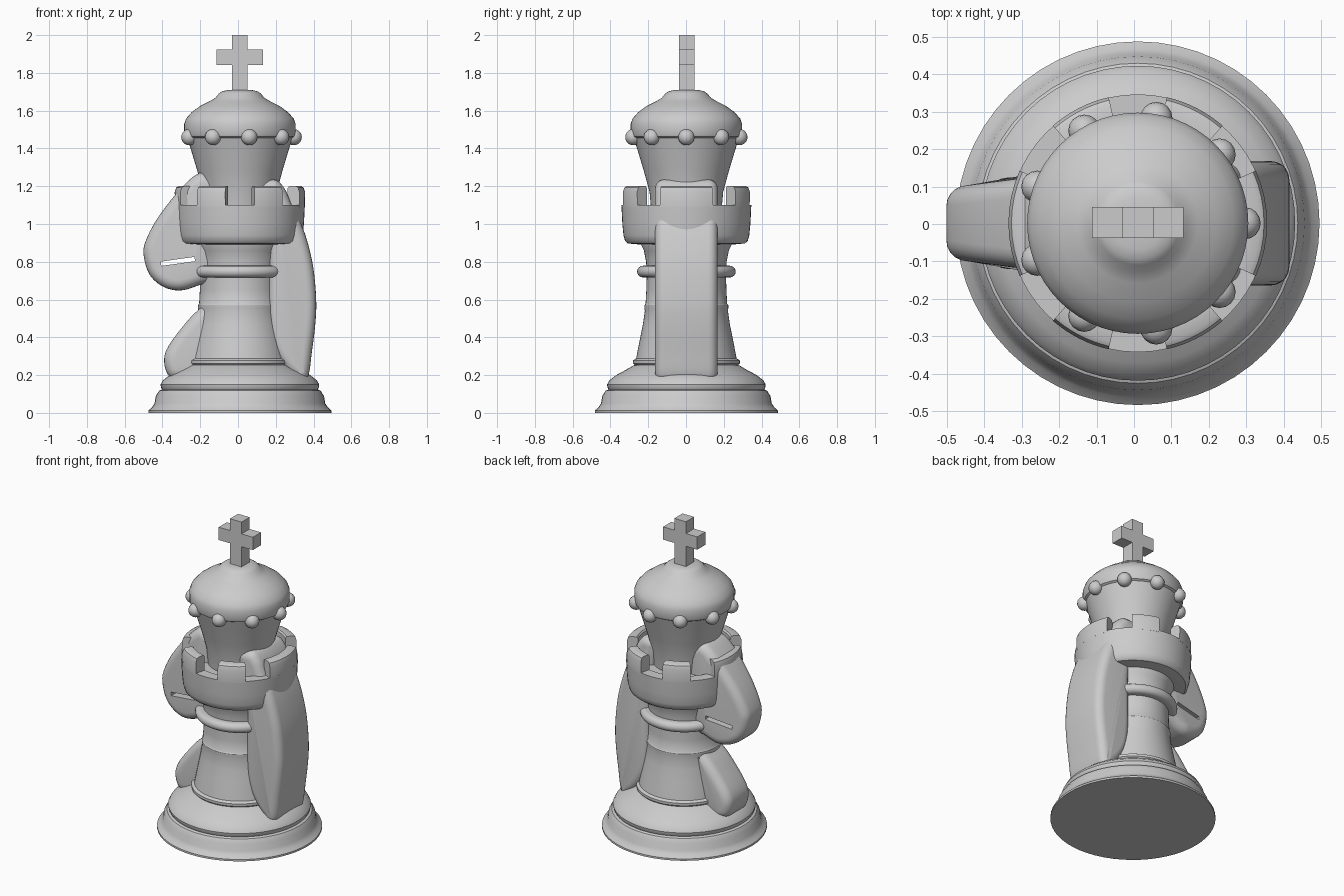
import bpy, bmesh, math
from mathutils import Vector

if "Cube" in bpy.data.objects:
    bpy.data.objects.remove(bpy.data.objects["Cube"])

AX, AY = 0.01, 0.002  # axis of the turned body
grey = bpy.data.materials.new("stone grey")
grey.diffuse_color = (0.6, 0.6, 0.6, 1)
grey.use_nodes = True
grey.node_tree.nodes["Principled BSDF"].inputs["Base Color"].default_value = grey.diffuse_color


def finish(bm, name, angle=35):
    bmesh.ops.recalc_face_normals(bm, faces=bm.faces)
    me = bpy.data.meshes.new(name)
    bm.to_mesh(me)
    bm.free()
    me.shade_smooth()
    me.set_sharp_from_angle(angle=math.radians(angle))
    me.materials.append(grey)
    ob = bpy.data.objects.new(name, me)
    bpy.context.collection.objects.link(ob)
    return ob


def lathe(name, prof, n=56):
    """Turn an open (r, z) profile, closing both ends with flat caps."""
    bm = bmesh.new()
    rings = [[bm.verts.new((AX + r * math.cos(2 * math.pi * i / n),
                            AY + r * math.sin(2 * math.pi * i / n), z))
              for i in range(n)] for r, z in prof]
    for a, b in zip(rings, rings[1:]):
        for i in range(n):
            j = (i + 1) % n
            bm.faces.new((a[i], a[j], b[j], b[i]))
    bm.faces.new(rings[0])
    bm.faces.new(rings[-1])
    return finish(bm, name)


def sector(name, prof, a0, a1, n=8):
    """Sweep a closed (r, z) profile through part of a turn."""
    bm = bmesh.new()
    rings = []
    for k in range(n + 1):
        t = math.radians(a0 + (a1 - a0) * k / n)
        rings.append([bm.verts.new((AX + r * math.cos(t), AY + r * math.sin(t), z))
                      for r, z in prof])
    m = len(prof)
    for a, b in zip(rings, rings[1:]):
        for i in range(m):
            j = (i + 1) % m
            bm.faces.new((a[i], a[j], b[j], b[i]))
    bm.faces.new(rings[0])
    bm.faces.new(rings[-1])
    return finish(bm, name)


def spline(pts, steps=5):
    """Closed smooth curve through the points."""
    out, n = [], len(pts)
    p = [Vector(q) for q in pts]
    for i in range(n):
        a, b, c, d = p[i - 1], p[i], p[(i + 1) % n], p[(i + 2) % n]
        for s in range(steps):
            t = s / steps
            out.append(0.5 * (2 * b + (c - a) * t + (2 * a - 5 * b + 4 * c - d) * t * t
                              + (3 * b - a - 3 * c + d) * t ** 3))
    return out


def slab(name, pts, half, rnd, steps=5):
    """Smooth x-z outline given a thickness in y with rounded rims.
    half(x, z) gives the half thickness."""
    out = spline(pts, steps)
    n = len(out)
    area = sum(out[i - 1].x * out[i].y - out[i].x * out[i - 1].y for i in range(n))
    sgn = 1 if area > 0 else -1
    inward = []
    for i in range(n):
        t = (out[(i + 1) % n] - out[i - 1]).normalized()
        inward.append(Vector((-t.y, t.x)) * sgn)
    layers = []
    for side in (-1, 1):
        ang = [k * math.pi / 10 for k in range(6)]
        for a in (reversed(ang) if side < 0 else ang):
            layers.append((side, rnd * (1 - math.cos(a)), rnd * (1 - math.sin(a))))
    # widest layers belong in the middle, narrowest at the two ends
    layers = sorted(layers, key=lambda l: l[0] * (1 - l[2]))
    bm = bmesh.new()
    rings = []
    for side, _, drop in layers:
        k = drop / rnd                                # 0 at the end cap, 1 at the rim
        inset = rnd * (1 - math.sqrt(max(0, 1 - (1 - k) ** 2)))
        rings.append([bm.verts.new((q.x + v.x * inset, AY + side * (half(q.x, q.y) - drop),
                                    q.y + v.y * inset)) for q, v in zip(out, inward)])
    for a, b in zip(rings, rings[1:]):
        for i in range(n):
            j = (i + 1) % n
            bm.faces.new((a[i], a[j], b[j], b[i]))
    bm.faces.new(rings[0])
    bm.faces.new(rings[-1])
    return finish(bm, name, 60)


def box(name, c, s, tilt=0):
    bm = bmesh.new()
    bmesh.ops.create_cube(bm, size=1)
    bmesh.ops.scale(bm, vec=s, verts=bm.verts)
    ob = finish(bm, name)
    ob.location = c
    ob.rotation_euler.y = tilt
    return ob


def ball(name, c, r, seg=16):
    bm = bmesh.new()
    bmesh.ops.create_uvsphere(bm, u_segments=seg, v_segments=seg // 2 + 2, radius=r)
    bmesh.ops.translate(bm, vec=c, verts=bm.verts)
    return finish(bm, name, 60)


# Stepped foot and waisted column
lathe("foot_and_column", [
    (0.485, 0), (0.485, 0.012), (0.465, 0.03), (0.452, 0.05), (0.445, 0.09), (0.427, 0.118),
    (0.412, 0.124), (0.418, 0.135), (0.42, 0.15), (0.408, 0.172), (0.372, 0.2), (0.32, 0.228),
    (0.283, 0.25), (0.274, 0.253), (0.283, 0.262), (0.283, 0.278), (0.266, 0.288),
    (0.256, 0.34), (0.244, 0.4), (0.23, 0.47), (0.22, 0.54), (0.222, 0.555), (0.222, 0.57),
    (0.216, 0.578), (0.212, 0.65), (0.21, 0.72), (0.213, 0.8), (0.225, 0.86), (0.245, 0.9),
    (0.245, 0.95)])

# Collar ring
lathe("collar_ring", [(0.2, 0.717)] + [
    (0.23 + 0.031 * math.sin(math.pi * k / 8), 0.748 - 0.031 * math.cos(math.pi * k / 8))
    for k in range(9)] + [(0.2, 0.779)])

# Tower top with battlements: two wide ones at the sides, four narrow ones
lathe("tower_wall", [(0.23, 0.89), (0.31, 0.897), (0.325, 0.91), (0.333, 0.94),
                     (0.339, 1.0), (0.344, 1.1), (0.277, 1.1), (0.273, 1.07)])
merlon = [(0.277, 1.09), (0.344, 1.09), (0.345, 1.17), (0.337, 1.193),
          (0.325, 1.2), (0.285, 1.2), (0.277, 1.19)]
for c, h in ((0, 24), (180, 24), (63, 14), (117, 14), (243, 14), (297, 14)):
    sector("battlement", merlon, c - h, c + h)

# Crown cup and dome
lathe("crown", [
    (0.185, 1.06), (0.195, 1.17), (0.225, 1.28), (0.255, 1.38), (0.278, 1.455), (0.29, 1.462),
    (0.295, 1.475), (0.295, 1.53), (0.285, 1.558), (0.255, 1.592), (0.21, 1.625),
    (0.16, 1.65), (0.13, 1.668), (0.112, 1.69), (0.095, 1.702), (0.07, 1.708), (0.03, 1.71)])
for k in range(9):
    a = math.radians(40 * k)
    ball("crown_bead", (AX + 0.285 * math.cos(a), AY + 0.285 * math.sin(a), 1.46), 0.043)

# Cross on top
box("cross_upright", (AX, AY + 0.002, 1.845), (0.083, 0.083, 0.31))
for s in (-1, 1):
    box("cross_arm", (AX + s * 0.082, AY + 0.002, 1.882), (0.081, 0.083, 0.083))

# Horse head with a mouth slit cut through
head = slab("horse_head", [
    (-0.08, 1.2), (-0.15, 1.26), (-0.215, 1.265), (-0.31, 1.18), (-0.42, 1.04), (-0.485, 0.92),
    (-0.5, 0.84), (-0.47, 0.735), (-0.4, 0.67), (-0.31, 0.648), (-0.21, 0.675), (-0.11, 0.73),
    (-0.08, 0.95)],
    lambda x, z: 0.126 - 0.025 * min(1, max(0, (-0.3 - x) / 0.2)), 0.055)
cutter = box("mouth_cutter", (-0.318, 0, 0.802), (0.18, 0.6, 0.023), -0.14)
cutter.hide_render = True
mod = head.modifiers.new("mouth", 'BOOLEAN')
mod.operation = 'DIFFERENCE'
mod.solver = 'EXACT'
mod.object = cutter
bpy.context.view_layer.update()
cut = bpy.data.meshes.new_from_object(head.evaluated_get(bpy.context.evaluated_depsgraph_get()))
head.modifiers.clear()
head.data = cut
cut.shade_smooth()
cut.set_sharp_from_angle(angle=math.radians(50))
bpy.data.objects.remove(cutter)

# Horse chest
slab("horse_chest", [
    (-0.1, 0.6), (-0.21, 0.545), (-0.31, 0.435), (-0.378, 0.335), (-0.39, 0.26), (-0.36, 0.19),
    (-0.28, 0.17), (-0.1, 0.2)], lambda x, z: 0.122, 0.055)

# Mane down the back, its crest tucked inside the tower wall
slab("horse_mane", [
    (0.1, 1.2), (0.19, 1.235), (0.245, 1.19), (0.285, 1.1), (0.335, 1.0), (0.372, 0.89),
    (0.4, 0.76), (0.414, 0.6), (0.41, 0.48), (0.392, 0.33), (0.368, 0.185), (0.31, 0.185),
    (0.24, 0.25), (0.18, 0.36), (0.16, 0.5), (0.16, 0.7), (0.16, 0.85), (0.13, 1.0)],
    lambda x, z: 0.166, 0.05)
